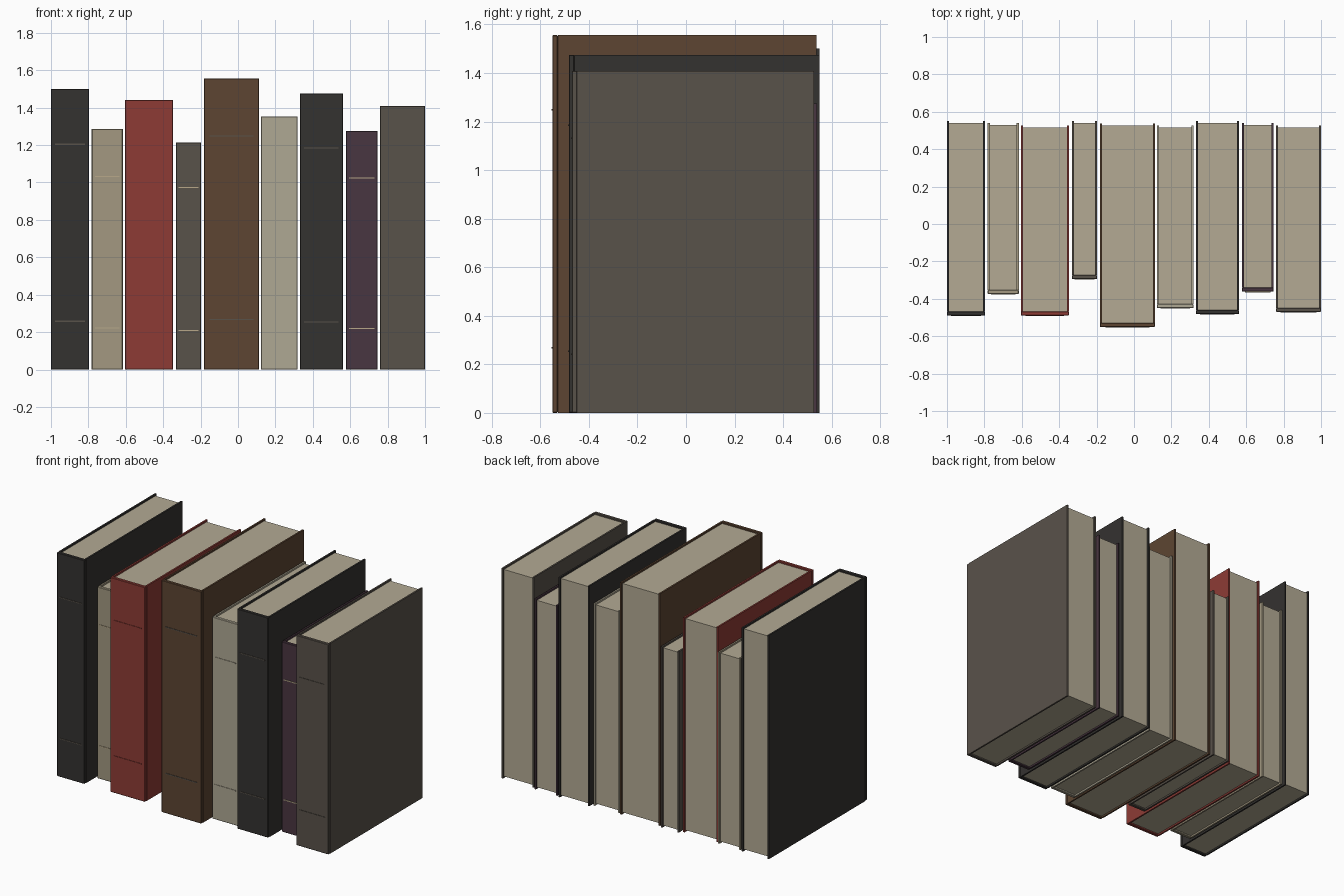
import bpy

if "Cube" in bpy.data.objects:
    bpy.data.objects.remove(bpy.data.objects["Cube"])


def linear(hex_code):
    out = []
    for i in (0, 2, 4):
        c = int(hex_code[i:i + 2], 16) / 255
        out.append(c / 12.92 if c <= 0.04045 else ((c + 0.055) / 1.055) ** 2.4)
    return (*out, 1.0)


def material(name, hex_code):
    m = bpy.data.materials.new(name)
    m.diffuse_color = linear(hex_code)
    m.use_nodes = True
    m.node_tree.nodes["Principled BSDF"].inputs["Base Color"].default_value = m.diffuse_color
    return m


MATS = {n: material(n, h) for n, h in {
    "charcoal": "343230", "tan": "A39981", "red": "8D3B35", "slate": "59524A",
    "brown": "5D4532", "ivory": "AFA894", "plum": "493641",
    "paper": "B3AA94", "gilt": "B8A98A"}.items()}


def box(name, lo, hi, mat, bevel=0.0):
    bpy.ops.mesh.primitive_cube_add(size=1, location=[(a + b) / 2 for a, b in zip(lo, hi)])
    ob = bpy.context.object
    ob.name = name
    ob.scale = [b - a for a, b in zip(lo, hi)]
    bpy.ops.object.transform_apply(location=False, rotation=False, scale=True)
    ob.data.materials.append(MATS[mat])
    if bevel:
        mod = ob.modifiers.new("edge", "BEVEL")
        mod.width, mod.segments = bevel, 1
    return ob


COVER = 0.011   # board thickness
SPINE = 0.022   # spine thickness
INSET = 0.011   # pages set back from the board edges


def book(i, x0, x1, y0, y1, h, colour, band_colour):
    tag = f"book_{i}"
    # Two cover boards
    box(f"{tag}_left_cover", (x0, y0 + SPINE, 0), (x0 + COVER, y1, h), colour)
    box(f"{tag}_right_cover", (x1 - COVER, y0 + SPINE, 0), (x1, y1, h), colour)
    # Spine
    box(f"{tag}_spine", (x0, y0, 0), (x1, y0 + SPINE, h), colour, 0.003)
    # Page block
    box(f"{tag}_pages", (x0 + COVER, y0 + SPINE, INSET),
        (x1 - COVER, y1 - INSET, h - INSET), "paper")
    # Raised bands across the spine
    for part, f in (("lower", 0.172), ("upper", 0.803)):
        z = h * f
        inset = (x1 - x0) * 0.1
        box(f"{tag}_{part}_band", (x0 + inset, y0 - 0.003, z - 0.003),
            (x1 - inset, y0 + 0.004, z + 0.003), band_colour)


# x range, y range, height, cover colour, band colour
BOOKS = [
    (-1.000, -0.797, -0.49, 0.55, 1.50, "charcoal", "slate"),
    (-0.782, -0.616, -0.375, 0.54, 1.285, "tan", "gilt"),
    (-0.605, -0.348, -0.49, 0.527, 1.44, "red", "red"),
    (-0.332, -0.198, -0.295, 0.55, 1.213, "slate", "gilt"),
    (-0.183, 0.112, -0.55, 0.537, 1.556, "brown", "slate"),
    (0.123, 0.318, -0.45, 0.527, 1.354, "ivory", "ivory"),
    (0.331, 0.561, -0.482, 0.55, 1.475, "charcoal", "slate"),
    (0.577, 0.747, -0.362, 0.54, 1.275, "plum", "gilt"),
    (0.760, 1.000, -0.47, 0.527, 1.409, "slate", "slate"),
]
for i, spec in enumerate(BOOKS, 1):
    book(i, *spec)
